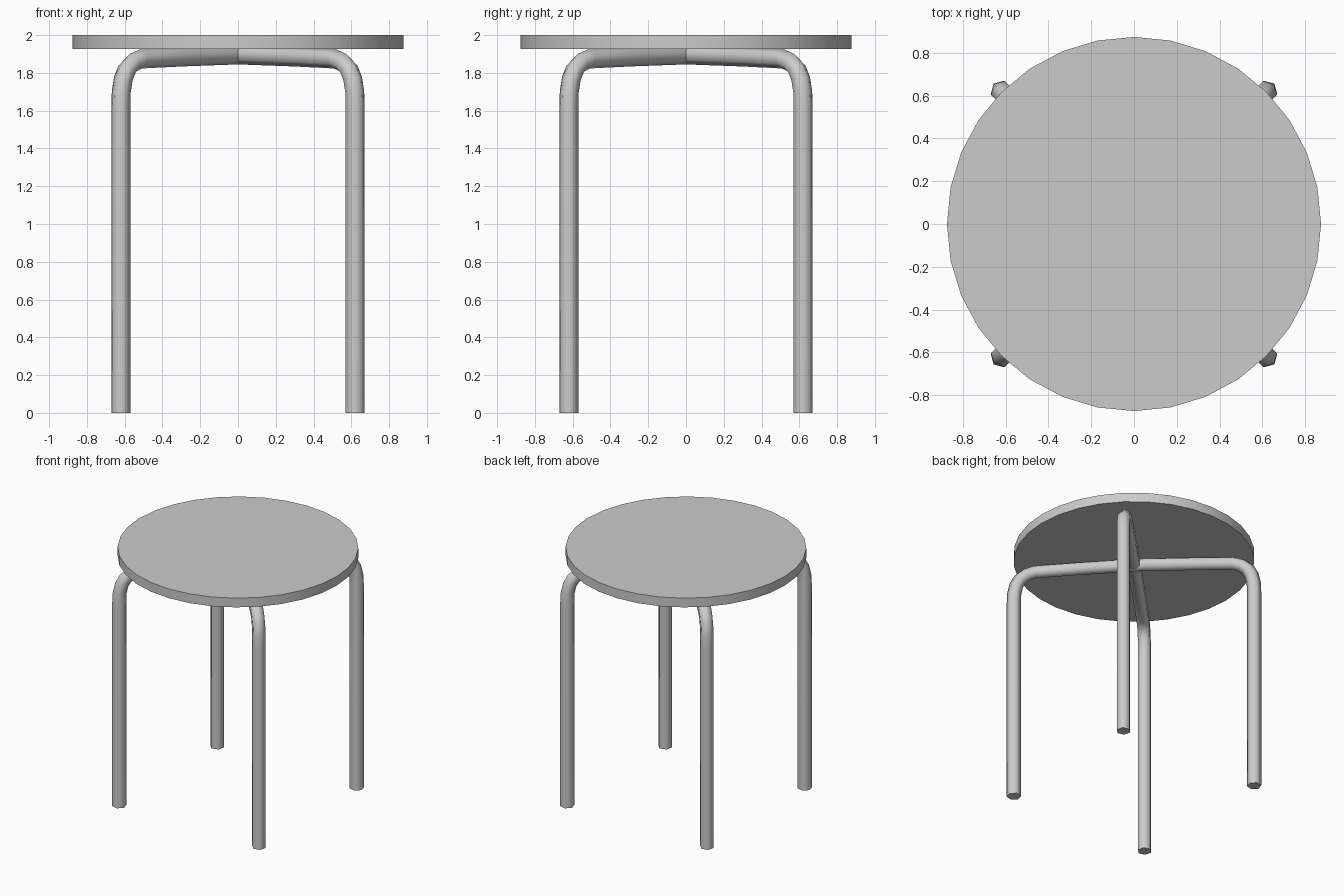
import bpy, bmesh, math
from mathutils import Vector

cube = bpy.data.objects.get("Cube")
if cube:
    bpy.data.objects.remove(cube, do_unlink=True)

# One grey for the whole stool
GREY = (0.6, 0.6, 0.6, 1)
grey = bpy.data.materials.new("plain grey")
grey.use_nodes = True
grey.diffuse_color = GREY
grey.node_tree.nodes["Principled BSDF"].inputs["Base Color"].default_value = GREY


def finish(obj, angle):
    obj.data.materials.clear()
    obj.data.materials.append(grey)
    bpy.ops.object.select_all(action="DESELECT")
    obj.select_set(True)
    bpy.context.view_layer.objects.active = obj
    bpy.ops.object.shade_smooth_by_angle(angle=math.radians(angle))


def tube(name, path, side, radius, sides=6):
    """Sweep a polygon along a planar path; side is the plane's normal."""
    bm = bmesh.new()
    rings = []
    for i, p in enumerate(path):
        tangent = (path[min(i + 1, len(path) - 1)] - path[max(i - 1, 0)]).normalized()
        if i in (0, len(path) - 1):
            tangent = Vector((0, 0, 1 if i == 0 else -1))
        normal = side.cross(tangent)
        ring = []
        for k in range(sides):
            a = math.tau * k / sides
            ring.append(bm.verts.new(p + radius * (math.cos(a) * normal + math.sin(a) * side)))
        rings.append(ring)
    for r, s in zip(rings, rings[1:]):
        for k in range(sides):
            n = (k + 1) % sides
            bm.faces.new((r[k], r[n], s[n], s[k]))
    bm.faces.new(rings[0])
    bm.faces.new(rings[-1])
    bmesh.ops.recalc_face_normals(bm, faces=bm.faces)
    mesh = bpy.data.meshes.new(name)
    bm.to_mesh(mesh)
    bm.free()
    obj = bpy.data.objects.new(name, mesh)
    bpy.context.collection.objects.link(obj)
    finish(obj, 65)


# Round seat
bpy.ops.mesh.primitive_cylinder_add(vertices=32, radius=0.875, depth=0.074, location=(0, 0, 1.963))
seat = bpy.context.object
seat.name = "seat"
finish(seat, 30)

# Two bent tubes crossing under the seat, each forming a pair of legs
HALF = [(0.62, 0), (0.62, 1.62), (0.618, 1.70), (0.607, 1.77), (0.587, 1.82),
        (0.555, 1.855), (0.51, 1.875), (0.3, 1.886)]
profile = HALF + [(0, 1.897)] + [(-x, z) for x, z in reversed(HALF)]
for name, d in (("leg_tube_front_left", -1), ("leg_tube_front_right", 1)):
    path = [Vector((x, x * d, z)) for x, z in profile]
    tube(name, path, Vector((-d, 1, 0)).normalized(), 0.052)
